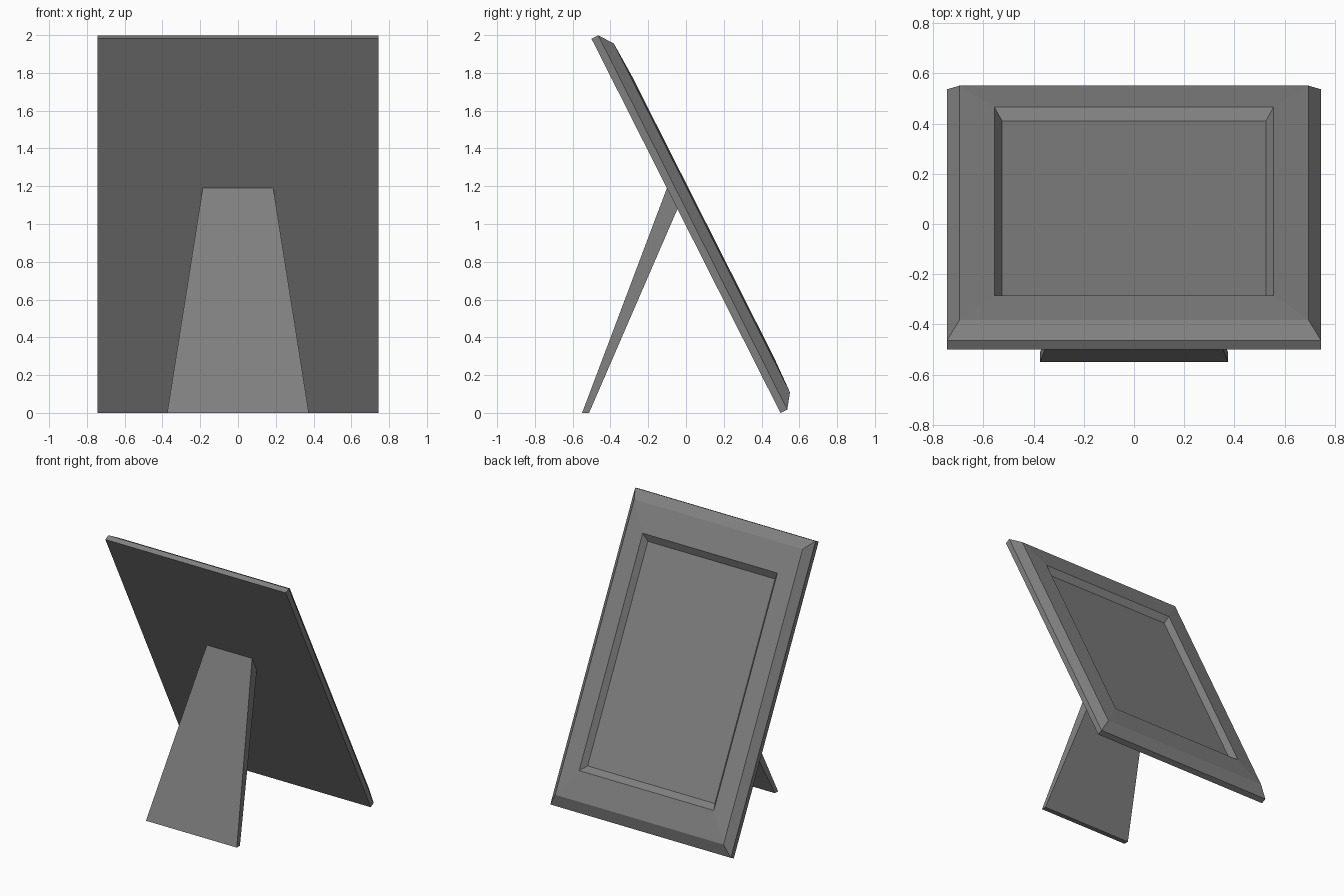
import bpy
import bmesh
from mathutils import Vector, Matrix

cube = bpy.data.objects.get("Cube")
if cube:
    bpy.data.objects.remove(cube, do_unlink=True)

# One plain grey for the whole model
GREY = (0.216, 0.216, 0.216, 1)
grey = bpy.data.materials.new("mid_grey")
grey.use_nodes = True
grey.diffuse_color = GREY
grey.node_tree.nodes["Principled BSDF"].inputs["Base Color"].default_value = GREY


def loft(name, rings):
    """Join four-cornered rings into a closed solid."""
    bm = bmesh.new()
    loops = [[bm.verts.new(p) for p in ring] for ring in rings]
    for a, b in zip(loops, loops[1:]):
        for i in range(4):
            j = (i + 1) % 4
            bm.faces.new((a[i], a[j], b[j], b[i]))
    bm.faces.new(loops[0][::-1])
    bm.faces.new(loops[-1])
    bmesh.ops.recalc_face_normals(bm, faces=bm.faces)
    mesh = bpy.data.meshes.new(name)
    bm.to_mesh(mesh)
    bm.free()
    mesh.materials.append(grey)
    obj = bpy.data.objects.new(name, mesh)
    bpy.context.collection.objects.link(obj)
    return obj


def rectangle(half_x, half_y, z):
    return [(sx * half_x, sy * half_y, z)
            for sx, sy in ((-1, -1), (1, -1), (1, 1), (-1, 1))]


# Picture frame: flat back, chamfered rim, slightly raised lip, recessed panel
frame = loft("picture_frame", [
    rectangle(0.745, 1.11, 0),
    rectangle(0.745, 1.11, 0.04),
    rectangle(0.695, 1.035, 0.094),
    rectangle(0.556, 0.832, 0.102),
    rectangle(0.525, 0.787, 0.062),
])

# Lean the frame: local y runs up the slope, local z out of the picture
up = Vector((0, -1, 1.98)).normalized()
out = Vector((0, 1.98, 1)).normalized()
across = up.cross(out)
frame.matrix_world = (Matrix.Translation((0, 0, 0.99))
                      @ Matrix((across, up, out)).transposed().to_4x4())

# Tapered prop, its top cut flush with the frame's back
loft("rear_stand", [
    [(-0.375, -0.55, 0), (0.375, -0.55, 0), (0.375, -0.513, 0), (-0.375, -0.513, 0)],
    [(-0.187, -0.101, 1.19), (0.187, -0.101, 1.19),
     (0.187, -0.045, 1.08), (-0.187, -0.045, 1.08)],
])
